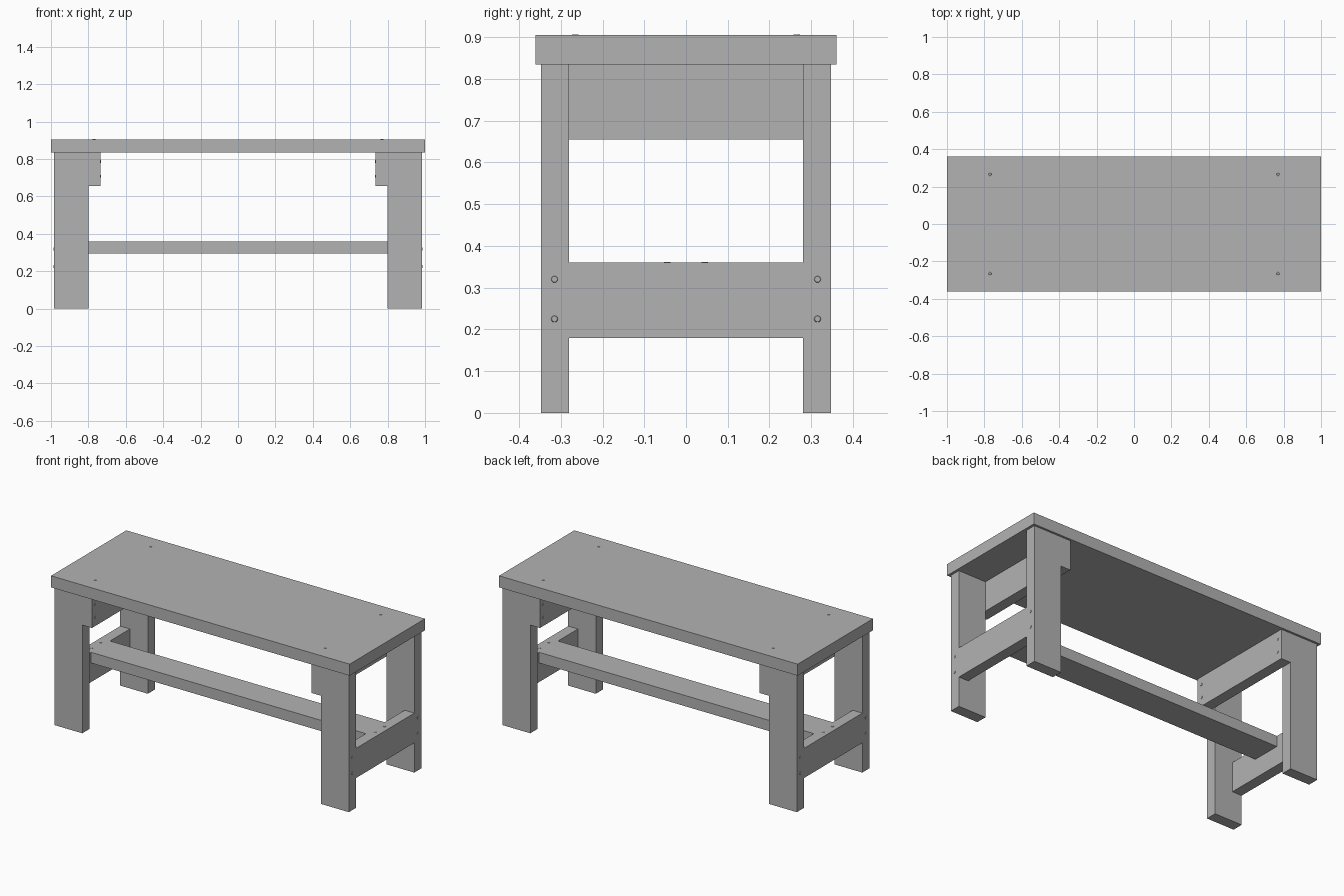
import bpy
import bmesh
from mathutils import Vector

cube = bpy.data.objects.get("Cube")
if cube:
    bpy.data.objects.remove(cube, do_unlink=True)

grey = bpy.data.materials.new("plain_grey")
grey.use_nodes = True
COLOUR = (0.45, 0.45, 0.45, 1)
grey.diffuse_color = COLOUR
grey.node_tree.nodes["Principled BSDF"].inputs["Base Color"].default_value = COLOUR


def finish(name, bm):
    bmesh.ops.recalc_face_normals(bm, faces=bm.faces)
    mesh = bpy.data.meshes.new(name)
    bm.to_mesh(mesh)
    bm.free()
    mesh.materials.append(grey)
    obj = bpy.data.objects.new(name, mesh)
    bpy.context.collection.objects.link(obj)
    return obj


def board(name, profile, start, end, axis):
    """Extrude a flat outline along x or y, from start to end."""
    bm = bmesh.new()
    if axis == "x":
        points = [(start, a, z) for a, z in profile]
        travel = Vector((end - start, 0, 0))
    else:
        points = [(a, start, z) for a, z in profile]
        travel = Vector((0, end - start, 0))
    face = bm.faces.new([bm.verts.new(p) for p in points])
    moved = bmesh.ops.extrude_face_region(bm, geom=[face])["geom"]
    bmesh.ops.translate(bm, vec=travel,
                        verts=[v for v in moved if isinstance(v, bmesh.types.BMVert)])
    return finish(name, bm)


def rect(a0, a1, z0, z1):
    return [(a0, z0), (a1, z0), (a1, z1), (a0, z1)]


def screw(name, position, direction):
    """Low round head, slightly proud of the wood."""
    bm = bmesh.new()
    bmesh.ops.create_cone(bm, cap_ends=True, segments=12,
                          radius1=0.009, radius2=0.007, depth=0.004)
    obj = finish(name, bm)
    obj.location = position
    obj.rotation_euler = Vector(direction).to_track_quat("Z", "Y").to_euler()


# Shared levels and joints
TOP_UNDER, TOP = 0.835, 0.905
LEG_IN, LEG_OUT = 0.80, 0.985
Y_IN, Y_OUT = 0.28, 0.347
RAIL_IN, RAIL_LOW, RAIL_HIGH = 0.92, 0.18, 0.36
APRON_IN, APRON_LOW = 0.735, 0.655
STRETCHER_LOW, STRETCHER_HALF = 0.295, 0.09

# Seat and long stretcher
board("seat_top", rect(-0.36, 0.36, TOP_UNDER, TOP), -1, 1, "x")
board("stretcher", rect(-STRETCHER_HALF, STRETCHER_HALF, STRETCHER_LOW, RAIL_HIGH),
      -LEG_OUT, LEG_OUT, "x")

# Leg outline, notched for the lower rail
leg_profile = [(LEG_IN, 0), (LEG_OUT, 0), (LEG_OUT, RAIL_LOW), (RAIL_IN, RAIL_LOW),
               (RAIL_IN, RAIL_HIGH), (LEG_OUT, RAIL_HIGH),
               (LEG_OUT, TOP_UNDER), (LEG_IN, TOP_UNDER)]
# Lower rail outline, notched for the stretcher
rail_profile = [(-Y_OUT, RAIL_LOW), (Y_OUT, RAIL_LOW), (Y_OUT, RAIL_HIGH),
                (STRETCHER_HALF, RAIL_HIGH), (STRETCHER_HALF, STRETCHER_LOW),
                (-STRETCHER_HALF, STRETCHER_LOW), (-STRETCHER_HALF, RAIL_HIGH),
                (-Y_OUT, RAIL_HIGH)]

for sx, side in ((1, "left"), (-1, "right")):
    board(f"{side}_lower_rail", rail_profile, sx * RAIL_IN, sx * LEG_OUT, "x")
    board(f"{side}_upper_rail", rect(-Y_OUT, Y_OUT, APRON_LOW, TOP_UNDER),
          sx * APRON_IN, sx * LEG_IN, "x")
    for sy, end in ((-1, "front"), (1, "back")):
        tag = f"{end}_{side}"
        board(f"{tag}_leg", [(sx * x, z) for x, z in leg_profile],
              sy * Y_IN, sy * Y_OUT, "y")
        # Screws through the seat, stretcher ends and both rails
        screw(f"{tag}_seat_screw", (sx * 0.77, sy * 0.265, TOP), (0, 0, 1))
        screw(f"{tag}_stretcher_screw", (sx * 0.95, sy * 0.045, RAIL_HIGH), (0, 0, 1))
        for z in (0.225, 0.32):
            screw(f"{tag}_lower_rail_screw", (sx * LEG_OUT, sy * 0.315, z), (sx, 0, 0))
        for z in (0.708, 0.787):
            screw(f"{tag}_upper_rail_screw", (sx * APRON_IN, sy * 0.315, z), (-sx, 0, 0))
